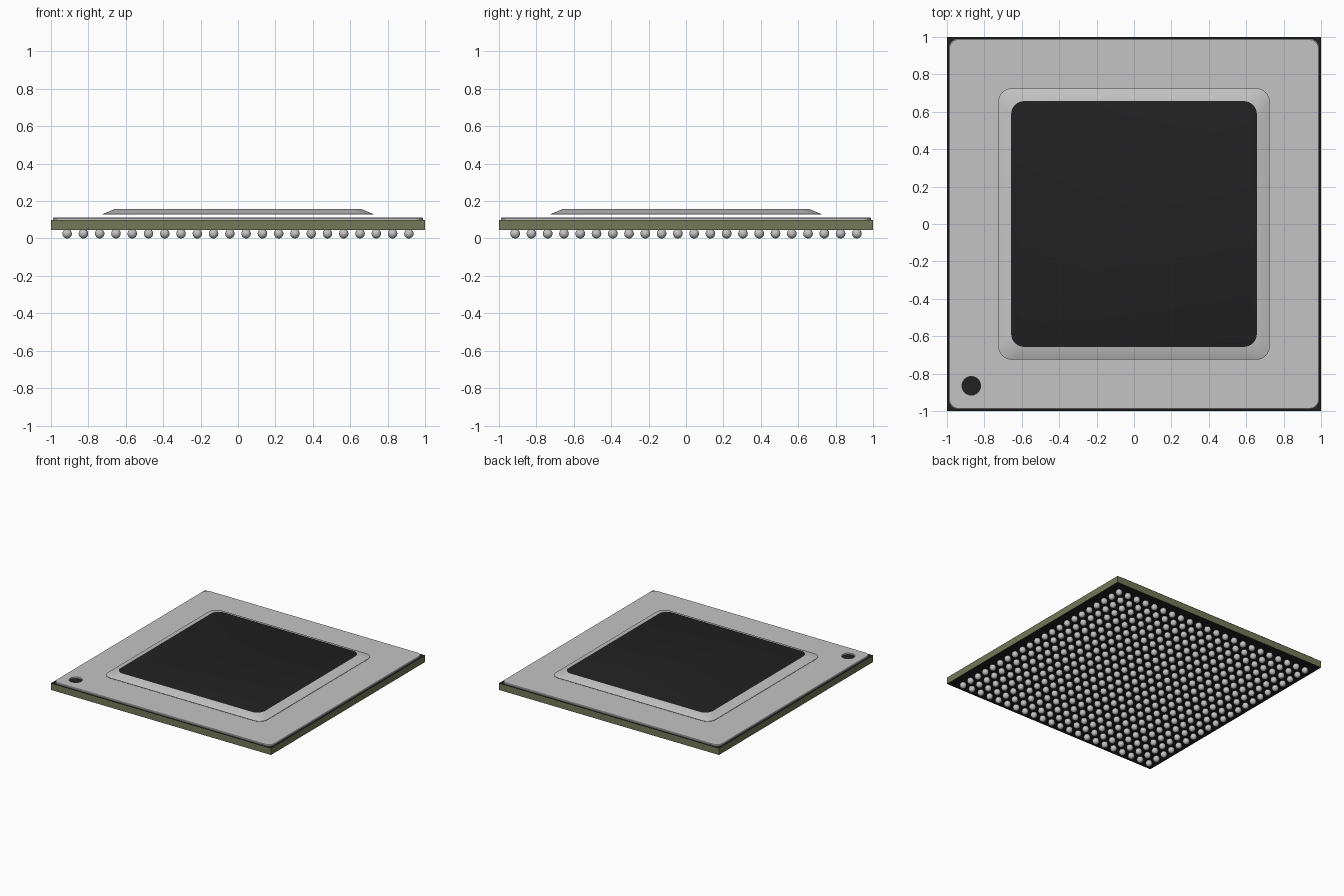
import bpy, bmesh, math
from mathutils import Matrix

if "Cube" in bpy.data.objects:
    bpy.data.objects.remove(bpy.data.objects["Cube"])


def material(name, rgb):
    m = bpy.data.materials.new(name)
    m.diffuse_color = (*rgb, 1)
    m.use_nodes = True
    m.node_tree.nodes["Principled BSDF"].inputs["Base Color"].default_value = m.diffuse_color
    return m


black = material("black", (0.015, 0.015, 0.015))
olive = material("olive_green", (0.17, 0.19, 0.10))
grey = material("light_grey", (0.55, 0.55, 0.55))


def make_object(name, bm, mats):
    bmesh.ops.recalc_face_normals(bm, faces=bm.faces)
    mesh = bpy.data.meshes.new(name)
    bm.to_mesh(mesh)
    bm.free()
    for m in mats:
        mesh.materials.append(m)
    ob = bpy.data.objects.new(name, mesh)
    bpy.context.collection.objects.link(ob)
    return ob


def rounded_square(half, radius, z, seg=8):
    pts = []
    for k, (sx, sy) in enumerate(((1, 1), (-1, 1), (-1, -1), (1, -1))):
        for i in range(seg + 1):
            a = math.pi / 2 * (k + i / seg)
            pts.append((sx * (half - radius) + radius * math.cos(a),
                        sy * (half - radius) + radius * math.sin(a), z))
    return pts


def rounded_slab(sections):
    """Closed solid lofted through (half width, corner radius, z) sections."""
    bm = bmesh.new()
    rings = [[bm.verts.new(p) for p in rounded_square(*s)] for s in sections]
    for low, high in zip(rings, rings[1:]):
        n = len(low)
        for i in range(n):
            j = (i + 1) % n
            bm.faces.new((low[i], low[j], high[j], high[i]))
    bm.faces.new(rings[0][::-1])
    bm.faces.new(rings[-1])
    return bm


# Substrate board: olive edges, black top and bottom
bm = bmesh.new()
bmesh.ops.create_cube(bm, size=1, matrix=Matrix.Translation((0, 0, 0.0725))
                      @ Matrix.Diagonal((2, 2, 0.055, 1)))
bm.normal_update()
for f in bm.faces:
    f.material_index = 0 if abs(f.normal.z) > 0.5 else 1
make_object("substrate", bm, [black, olive])

# Thin metal lid with a round corner-marker hole
lid = make_object("lid", rounded_slab([(0.99, 0.05, 0.10), (0.99, 0.05, 0.108),
                                       (0.986, 0.048, 0.112)]), [grey])
bm = bmesh.new()
bmesh.ops.create_cone(bm, cap_ends=True, segments=32, radius1=0.05, radius2=0.05,
                      depth=0.1, matrix=Matrix.Translation((-0.87, -0.865, 0.11)))
cutter = make_object("marker_hole_cutter", bm, [grey])
cutter.hide_render = True
hole = lid.modifiers.new("marker_hole", 'BOOLEAN')
hole.operation = 'DIFFERENCE'
hole.object = cutter

# Raised plate: sloping grey border, black top
bm = rounded_slab([(0.725, 0.07, 0.128), (0.725, 0.07, 0.130), (0.657, 0.07, 0.158)])
for f in bm.faces:
    f.material_index = 1 if f.calc_center_median().z > 0.157 else 0
plate = make_object("raised_plate", bm, [grey, black])
bpy.context.view_layer.objects.active = plate
plate.select_set(True)
bpy.ops.object.shade_smooth_by_angle(angle=math.radians(35))

# Solder balls: one ball arrayed into a 22 x 22 grid
count, pitch, r = 22, 0.087, 0.026
start = -(count - 1) / 2 * pitch
bm = bmesh.new()
bmesh.ops.create_uvsphere(bm, u_segments=14, v_segments=8, radius=r)
for f in bm.faces:
    f.smooth = True
balls = make_object("solder_balls", bm, [grey])
balls.location = (start, start, r)
for axis, step in (("columns", (pitch, 0, 0)), ("rows", (0, pitch, 0))):
    arr = balls.modifiers.new(axis, 'ARRAY')
    arr.count = count
    arr.use_relative_offset = False
    arr.use_constant_offset = True
    arr.constant_offset_displace = step
